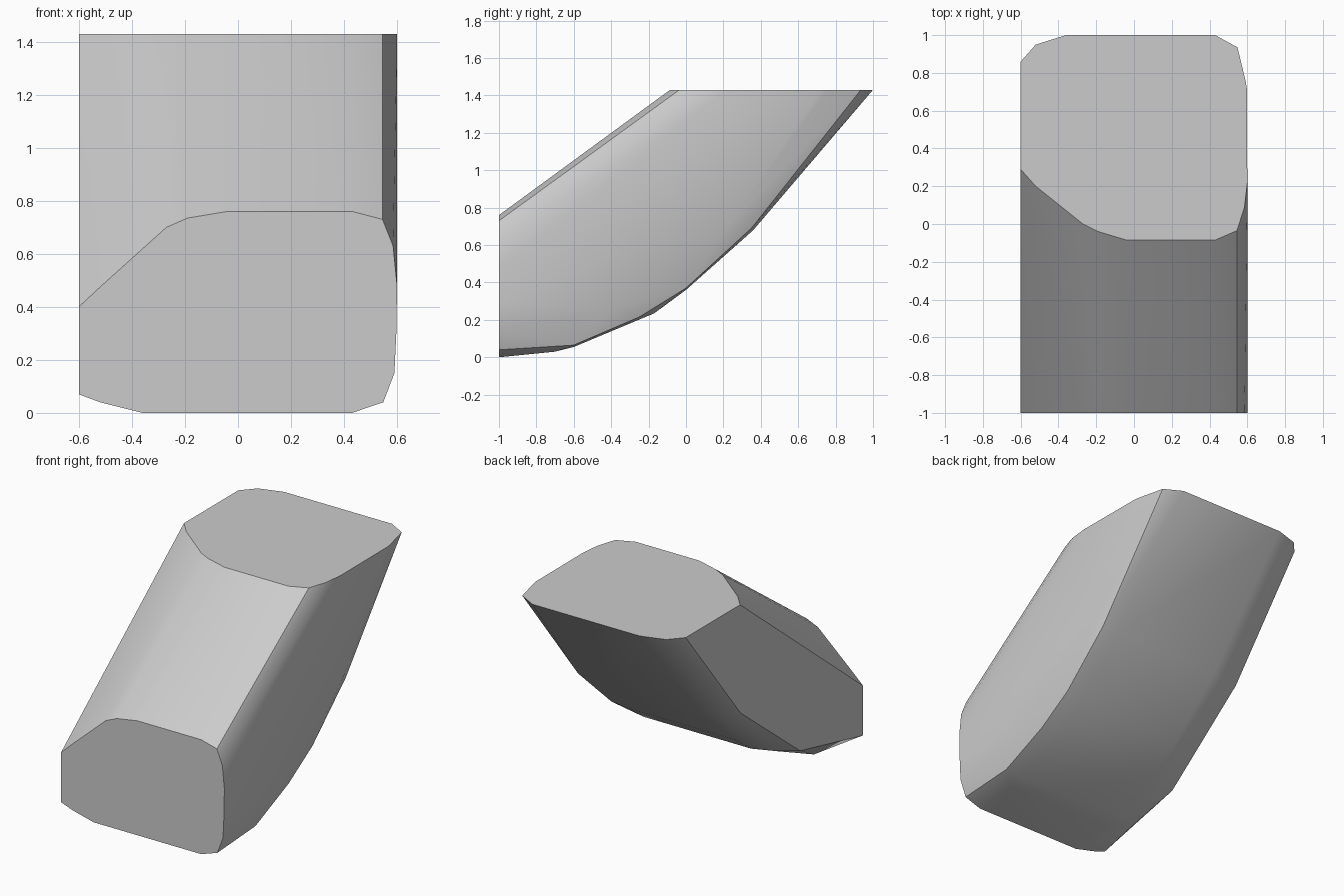
import bpy, bmesh, math

cube = bpy.data.objects.get("Cube")
if cube:
    bpy.data.objects.remove(cube, do_unlink=True)

FRONT_Y, TOP_Z = -1.0, 1.43

# Outline rails: x, height on the front cut, depth on the top cut,
# then any (y, z) bends between the two cuts
rails = [
    (-0.60, 0.40, 0.29, []),
    (-0.52, 0.475, 0.20, []),
    (-0.27, 0.70, 0.0, []),
    (-0.19, 0.735, -0.04, []),
    (-0.04, 0.76, -0.085, []),
    (0.43, 0.76, -0.085, []),
    (0.545, 0.73, -0.035, []),
    (0.585, 0.63, 0.09, []),
    (0.60, 0.48, 0.22, []),
    (0.597, 0.30, 0.72, [(0.25, 0.74)]),
    (0.59, 0.15, 0.76, [(-0.4, 0.25)]),
    (0.548, 0.04, 0.935, [(-0.6, 0.065), (-0.25, 0.215), (0.0, 0.37), (0.35, 0.69)]),
    (-0.52, 0.04, 0.95, [(-0.6, 0.075), (-0.2, 0.25), (0.3, 0.655)]),
    (-0.60, 0.07, 0.86, [(-0.34, 0.22), (0.285, 0.71)]),
]
belly = [(-0.7, 0.03), (-0.6, 0.055), (-0.17, 0.235), (0.0, 0.36), (0.36, 0.68)]
rails += [(x, 0.0, 1.0, belly) for x in (-0.36, 0.43)]

# Wrap the rails in one convex skin
bm = bmesh.new()
for x, z, y, bends in rails:
    for py, pz in [(FRONT_Y, z), *bends, (y, TOP_Z)]:
        bm.verts.new((x, py, pz))
hull = bmesh.ops.convex_hull(bm, input=bm.verts)
loose = [v for v in bm.verts if not v.link_faces]
bmesh.ops.delete(bm, geom=loose, context='VERTS')
bmesh.ops.dissolve_limit(bm, angle_limit=math.radians(1),
                         verts=bm.verts, edges=bm.edges)
bmesh.ops.recalc_face_normals(bm, faces=bm.faces)
mesh = bpy.data.meshes.new("curved_block")
bm.to_mesh(mesh)
bm.free()

block = bpy.data.objects.new("curved_block", mesh)
bpy.context.collection.objects.link(block)

# Plain grey finish
grey = bpy.data.materials.new("light_grey")
grey.use_nodes = True
colour = (0.6, 0.6, 0.6, 1)
grey.diffuse_color = colour
grey.node_tree.nodes["Principled BSDF"].inputs["Base Color"].default_value = colour
mesh.materials.append(grey)

# Soft sides with crisp cut ends
bpy.ops.object.select_all(action='DESELECT')
block.select_set(True)
bpy.context.view_layer.objects.active = block
bpy.ops.object.shade_smooth_by_angle(angle=math.radians(30))
